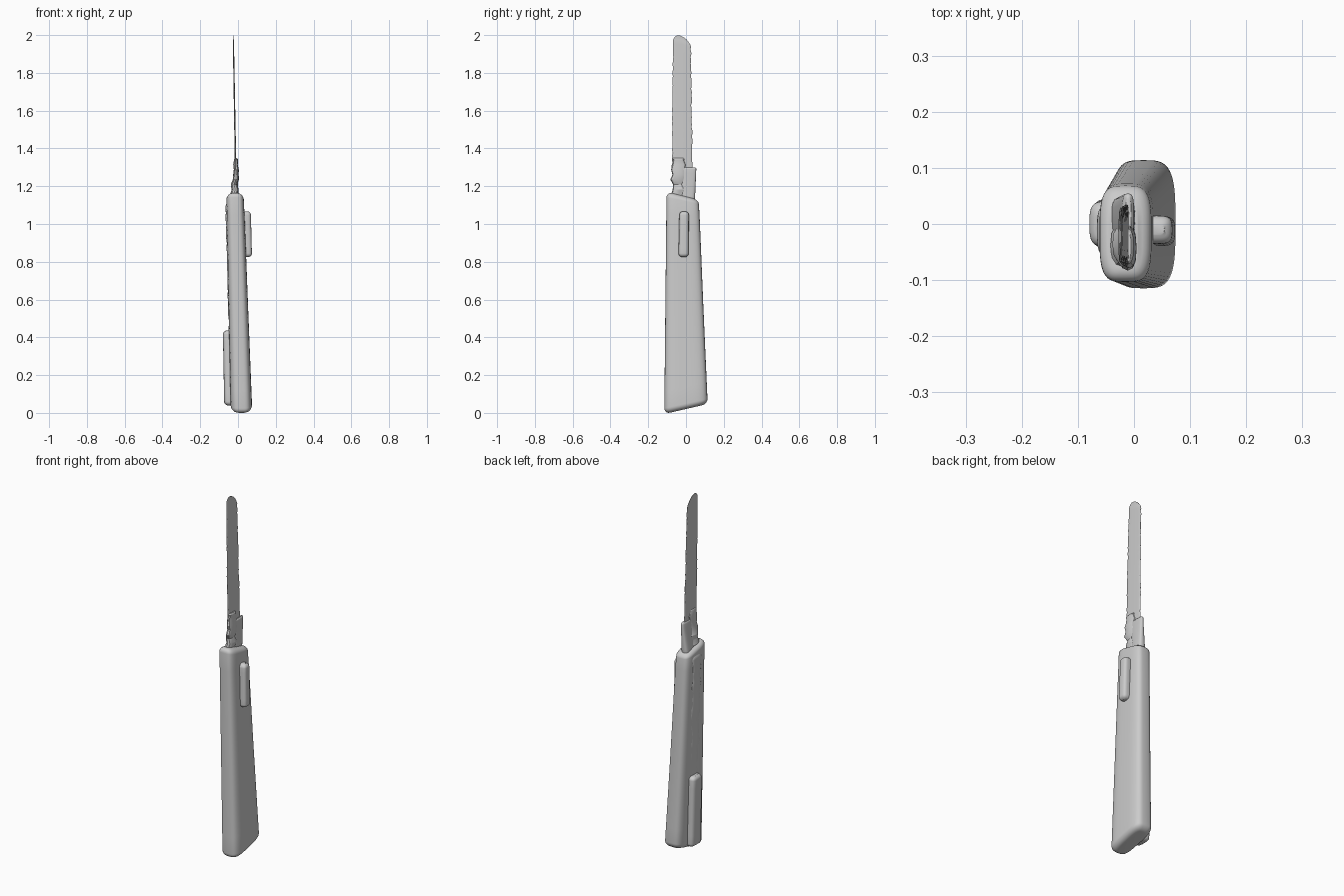
import bpy, bmesh, math, random
from math import sin, cos, pi, radians

random.seed(4)
cube = bpy.data.objects.get("Cube")
if cube:
    bpy.data.objects.remove(cube, do_unlink=True)

grey = bpy.data.materials.new("plain grey")
grey.use_nodes = True
colour = (0.6, 0.6, 0.6, 1)
grey.diffuse_color = colour
grey.node_tree.nodes["Principled BSDF"].inputs["Base Color"].default_value = colour


def signed_power(value, exponent):
    return math.copysign(abs(value) ** exponent, value)


def heights(bottom, top, radius, steps, end_steps=6):
    """Section heights with their inset, following a quarter circle at both ends."""
    arc = [pi / 2 * i / end_steps for i in range(end_steps + 1)]
    ends = [(radius * (1 - cos(a)), radius * (1 - sin(a))) for a in arc]
    span = top - bottom - 2 * radius
    middle = [(bottom + radius + span * i / steps, 0) for i in range(1, steps)]
    lower = [(bottom + rise, inset) for rise, inset in ends]
    upper = [(top - rise, inset) for rise, inset in reversed(ends)]
    return lower + middle + upper


def tapered_block(name, bottom, top, low, high, radius, steps=8, sides=32,
                  squareness=0.6, wobble=(0, 0), slant=None, angle=50):
    """Rounded block between two boxes, each given as x middle, x half, y middle, y half."""
    bm = bmesh.new()
    loops = []
    for z, inset in heights(bottom, top, radius, steps):
        t = (z - bottom) / (top - bottom)
        x_mid, x_half, y_mid, y_half = (a + (b - a) * t for a, b in zip(low, high))
        x_half = max(x_half - inset, x_half / 2)
        y_half = max(y_half - inset, y_half / 3)
        if inset == 0:
            x_mid += random.uniform(-wobble[0], wobble[0])
            y_mid += random.uniform(-wobble[1], wobble[1])
            y_half += random.uniform(-wobble[1], wobble[1])
        loop = []
        for i in range(sides):
            turn = 2 * pi * i / sides
            x = x_mid + x_half * signed_power(cos(turn), squareness)
            y = y_mid + y_half * signed_power(sin(turn), squareness)
            loop.append(bm.verts.new((x, y, z + (slant(y, t) if slant else 0))))
        loops.append(loop)

    # Skin the sections and close both ends
    for lower, upper in zip(loops, loops[1:]):
        for i in range(sides):
            j = (i + 1) % sides
            bm.faces.new((lower[i], lower[j], upper[j], upper[i]))
    bm.faces.new(loops[0][::-1])
    bm.faces.new(loops[-1])
    bmesh.ops.recalc_face_normals(bm, faces=bm.faces)

    mesh = bpy.data.meshes.new(name)
    bm.to_mesh(mesh)
    bm.free()
    mesh.materials.append(grey)
    block = bpy.data.objects.new(name, mesh)
    bpy.context.collection.objects.link(block)
    bpy.ops.object.select_all(action="DESELECT")
    bpy.context.view_layer.objects.active = block
    block.select_set(True)
    bpy.ops.object.shade_smooth_by_angle(angle=radians(angle))


def butt_slant(y, t):
    """Raise the back of the butt, fading out up the handle."""
    return 0.23 * (y + 0.09) * max(0, 1 - 2 * t)


def shoulder_slant(y, t):
    """Slope the top of the handle down towards the back."""
    return -0.25 * (y + 0.1) * max(0, 8 * t - 7)


def handle_slant(y, t):
    return butt_slant(y, t) + shoulder_slant(y, t)


def tip_slant(y, t):
    """Drop the back corner of the blade tip."""
    drop = max(0, y + 0.05)
    return -8 * drop * drop * max(0, 10 * t - 9)


# Handle: tapered, leaning rounded body
tapered_block("handle", 0, 1.17, (0.018, 0.057, 0, 0.115),
              (-0.016, 0.046, -0.018, 0.085), radius=0.03,
              steps=12, sides=48, squareness=0.55, slant=handle_slant)

# Uneven raised spine on one broad side
tapered_block("handle_spine", 0.3, 1.12, (-0.03, 0.015, -0.01, 0.04),
              (-0.052, 0.015, -0.01, 0.04), radius=0.03,
              steps=24, sides=24, squareness=0.7, wobble=(0.002, 0.004))

# Clip block low on the same side
tapered_block("clip", 0.04, 0.435, (-0.045, 0.028, 0, 0.045),
              (-0.05, 0.03, 0, 0.04), radius=0.02)

# Slider button on the opposite broad side
tapered_block("slider_button", 0.825, 1.067, (0.045, 0.029, -0.013, 0.027),
              (0.04, 0.028, -0.01, 0.025), radius=0.02)

# Neck: crumpled blade holder with a smooth strip beside it
tapered_block("blade_holder", 1.12, 1.35, (-0.02, 0.022, -0.04, 0.04),
              (-0.01, 0.01, -0.04, 0.032), radius=0.01,
              sides=12, squareness=0.8, wobble=(0.005, 0.005), angle=25)
tapered_block("neck_strip", 1.12, 1.3, (-0.02, 0.022, 0.01, 0.037),
              (-0.01, 0.01, 0.015, 0.04), radius=0.01, sides=20)

# Blade: thin, wavy-edged, with a rounded sloping tip
tapered_block("blade", 1.26, 2, (-0.012, 0.004, -0.02, 0.055),
              (-0.025, 0.003, -0.022, 0.046), radius=0.03,
              steps=40, sides=20, wobble=(0, 0.002), slant=tip_slant, angle=40)
